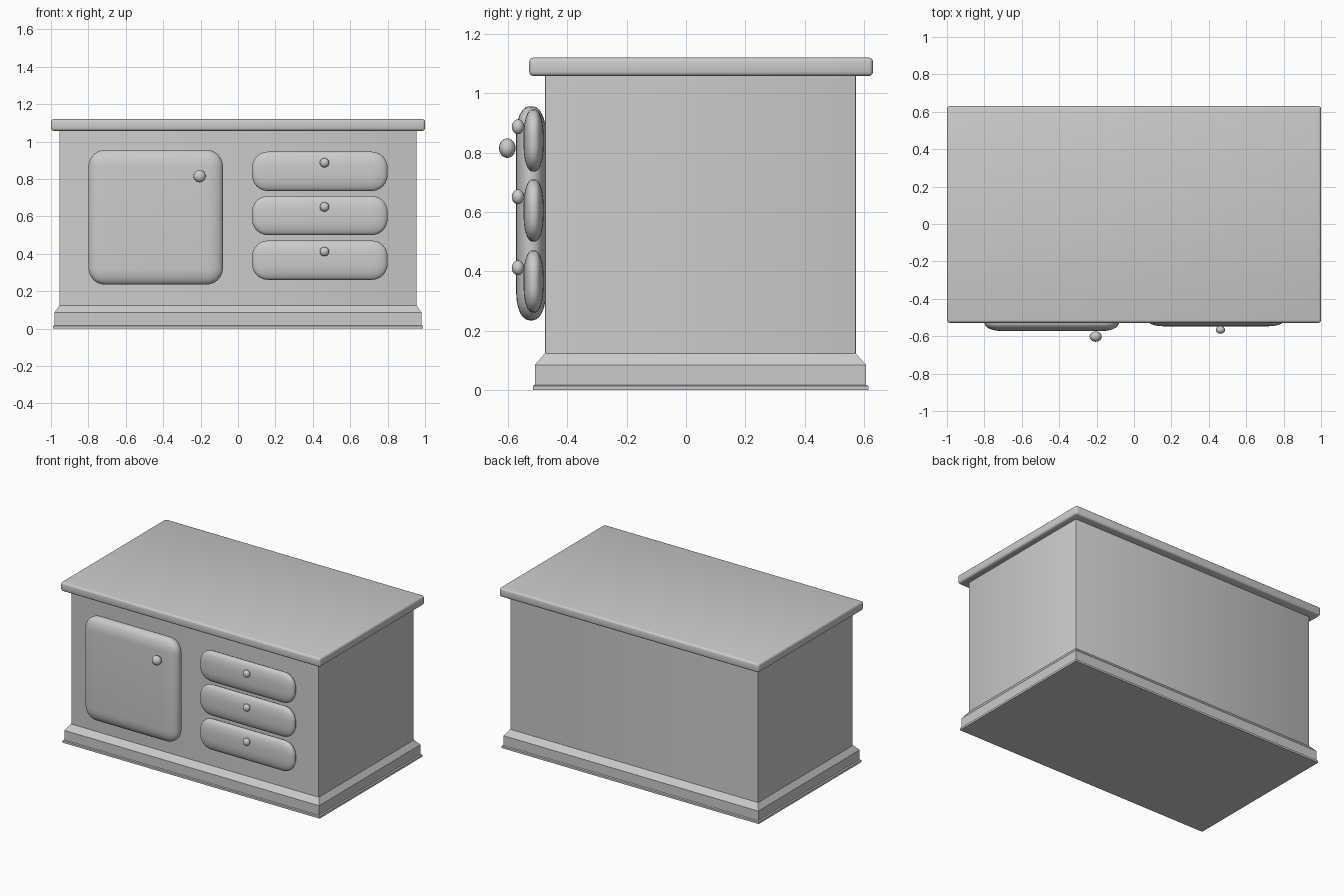
import bpy, bmesh
from mathutils import Matrix, Vector

if "Cube" in bpy.data.objects:
    bpy.data.objects.remove(bpy.data.objects["Cube"])


def finish(name, bm, smooth=True, angle=0.6):
    bmesh.ops.recalc_face_normals(bm, faces=bm.faces[:])
    mesh = bpy.data.meshes.new(name)
    bm.to_mesh(mesh)
    bm.free()
    ob = bpy.data.objects.new(name, mesh)
    bpy.context.collection.objects.link(ob)
    if smooth:
        bpy.ops.object.select_all(action='DESELECT')
        ob.select_set(True)
        bpy.context.view_layer.objects.active = ob
        bpy.ops.object.shade_smooth_by_angle(angle=angle)
    return ob


def cube(bm, lo, hi):
    lo, hi = Vector(lo), Vector(hi)
    m = Matrix.Translation((lo + hi) / 2) @ Matrix.Diagonal((*(hi - lo), 1))
    bmesh.ops.create_cube(bm, size=1, matrix=m)


def bevel(bm, edges, width, segments):
    bmesh.ops.bevel(bm, geom=edges, offset=width, segments=segments,
                    profile=0.5, affect='EDGES')


def cushion_panel(name, x0, x1, z0, z1, y0, y1, radius):
    """Pillowy panel: a deep rounded box squashed along y."""
    bm = bmesh.new()
    depth = radius * 2.3
    hx, hz = (x1 - x0) / 2, (z1 - z0) / 2
    cube(bm, (-hx, -depth / 2, -hz), (hx, depth / 2, hz))
    bevel(bm, bm.edges[:], radius, 6)
    bmesh.ops.scale(bm, vec=(1, (y1 - y0) / depth, 1), verts=bm.verts[:])
    bmesh.ops.translate(bm, vec=((x0 + x1) / 2, (y0 + y1) / 2, (z0 + z1) / 2),
                        verts=bm.verts[:])
    finish(name, bm, angle=1.0)


def knob(name, x, y, z, r, ry):
    bm = bmesh.new()
    m = Matrix.Translation((x, y, z)) @ Matrix.Diagonal((r, ry, r, 1))
    bmesh.ops.create_uvsphere(bm, u_segments=16, v_segments=10, radius=1, matrix=m)
    finish(name, bm, angle=1.0)


# Carcass with slightly eased upright corners
bm = bmesh.new()
cube(bm, (-0.955, -0.475, 0.1), (0.955, 0.572, 1.07))
uprights = [e for e in bm.edges
            if abs(e.verts[0].co.z - e.verts[1].co.z) > 0.5]
bevel(bm, uprights, 0.006, 2)
finish("cabinet_body", bm)

# Plinth: stacked rectangles (half width, front y, back y, height)
rings = [(0.99, -0.516, 0.614, 0), (0.99, -0.516, 0.614, 0.014),
         (0.982, -0.509, 0.606, 0.018), (0.982, -0.509, 0.606, 0.085),
         (0.954, -0.474, 0.571, 0.125)]
bm = bmesh.new()
loops = [[bm.verts.new(p) for p in
          ((-w, f, z), (w, f, z), (w, b, z), (-w, b, z))]
         for w, f, b, z in rings]
for a, b in zip(loops, loops[1:]):
    for i in range(4):
        j = (i + 1) % 4
        bm.faces.new((a[i], a[j], b[j], b[i]))
bm.faces.new(loops[0])
bm.faces.new(loops[-1])
finish("plinth", bm, smooth=False)

# Worktop with rounded edges
bm = bmesh.new()
cube(bm, (-1, -0.528, 1.058), (1, 0.63, 1.12))
bevel(bm, bm.edges[:], 0.014, 3)
finish("worktop", bm)

# Door and its knob
cushion_panel("door", -0.80, -0.08, 0.235, 0.956, -0.572, -0.472, 0.09)
knob("door_knob", -0.205, -0.602, 0.815, 0.033, 0.028)

# Three drawers with knobs
for i, z in enumerate((0.841, 0.605, 0.366)):
    cushion_panel(f"drawer_{i + 1}", 0.075, 0.80, z - 0.105, z + 0.105,
                  -0.547, -0.48, 0.085)
    knob(f"drawer_knob_{i + 1}", 0.462, -0.566, z + 0.046, 0.025, 0.021)
